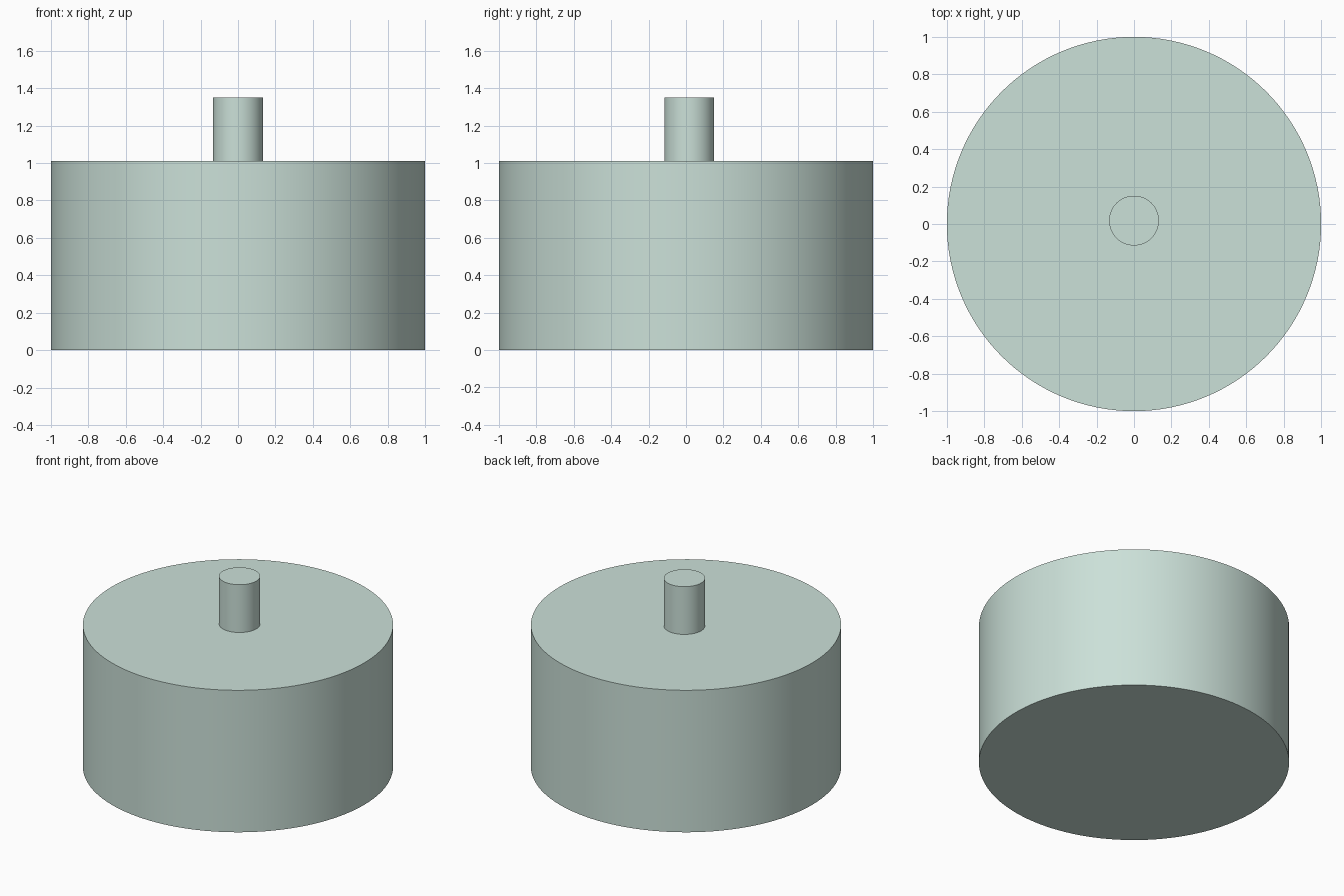
import bpy
import math

if "Cube" in bpy.data.objects:
    bpy.data.objects.remove(bpy.data.objects["Cube"])

green = bpy.data.materials.new("pale_green")
green.diffuse_color = (0.60, 0.75, 0.69, 1.0)
green.use_nodes = True
green.node_tree.nodes["Principled BSDF"].inputs["Base Color"].default_value = green.diffuse_color


def cylinder(name, radius, z0, z1, y=0.0, sides=128):
    bpy.ops.mesh.primitive_cylinder_add(
        vertices=sides, radius=radius, depth=z1 - z0,
        location=(0, y, (z0 + z1) / 2))
    obj = bpy.context.object
    obj.name = name
    obj.data.materials.append(green)
    bpy.ops.object.shade_smooth_by_angle(angle=math.radians(30))
    return obj


# Wide drum standing on the floor
cylinder("drum_body", 1.0, 0.0, 1.01)

# Short peg on top, set slightly towards the back
cylinder("top_peg", 0.133, 1.0, 1.35, y=0.018, sides=64)
